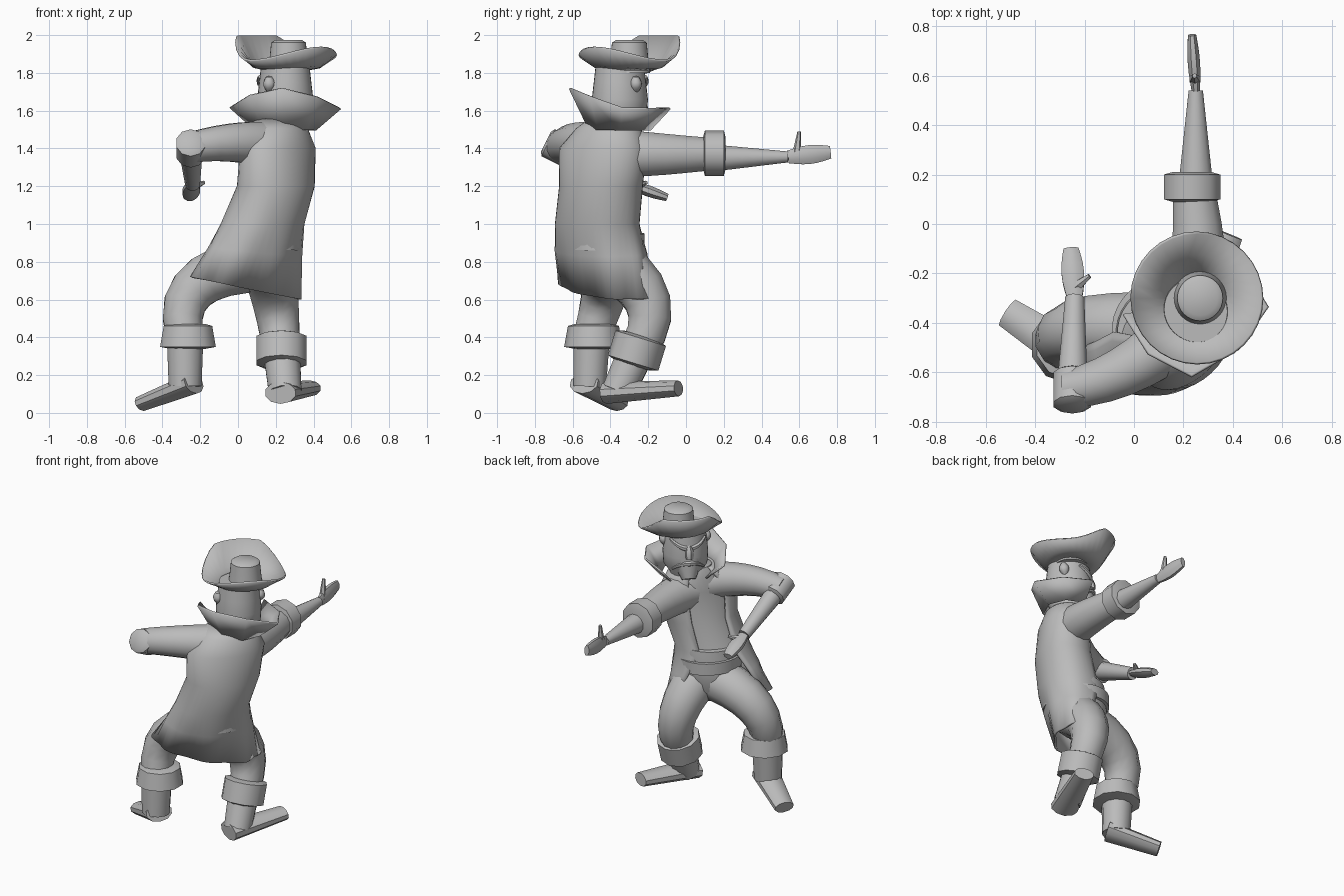
import bpy, bmesh, math
from mathutils import Vector

default_cube = bpy.data.objects.get("Cube")
if default_cube:
    bpy.data.objects.remove(default_cube, do_unlink=True)

grey = (0.5, 0.5, 0.5, 1)
material = bpy.data.materials.new("plain grey")
material.use_nodes = True
material.diffuse_color = grey
material.node_tree.nodes["Principled BSDF"].inputs["Base Color"].default_value = grey

side_axis, depth_axis, up_axis = Vector((1, 0, 0)), Vector((0, 1, 0)), Vector((0, 0, 1))


def point(x, y, z):
    return Vector((x, y, z))


def skin(name, rings, closed=True, caps=True, thickness=0, crease=45):
    """Bridge equal-length rings into one surface."""
    bm = bmesh.new()
    rows = [[bm.verts.new(corner) for corner in ring] for ring in rings]
    count = len(rows[0])
    for low, high in zip(rows, rows[1:]):
        for i in range(count if closed else count - 1):
            following = (i + 1) % count
            bm.faces.new((low[i], low[following], high[following], high[i]))
    if caps:
        bm.faces.new(rows[0])
        bm.faces.new(rows[-1])
    bmesh.ops.recalc_face_normals(bm, faces=bm.faces)
    mesh = bpy.data.meshes.new(name)
    bm.to_mesh(mesh)
    bm.free()
    part = bpy.data.objects.new(name, mesh)
    bpy.context.collection.objects.link(part)
    mesh.materials.append(material)
    if thickness:
        modifier = part.modifiers.new("thickness", "SOLIDIFY")
        modifier.thickness = thickness
        modifier.offset = 0
    bpy.ops.object.select_all(action="DESELECT")
    part.select_set(True)
    bpy.context.view_layer.objects.active = part
    bpy.ops.object.shade_smooth_by_angle(angle=math.radians(crease))


def oval(centre, width, depth, yaw, gap=0, count=32, slope=0, ripple=0):
    """Level oval turned from +y towards -x; gap opens its front."""
    yaw, gap = math.radians(yaw), math.radians(gap)
    side = side_axis * math.cos(yaw) + depth_axis * math.sin(yaw)
    front = depth_axis * math.cos(yaw) - side_axis * math.sin(yaw)
    ring = []
    for i in range(count):
        angle = gap + 2 * (math.pi - gap) * i / (count - 1 if gap else count)
        wave = 1 + ripple * math.cos(8 * angle)
        offset = (side * width * math.sin(angle) + front * depth * math.cos(angle)) * wave
        ring.append(centre + offset + up_axis * slope * offset.x)
    return ring


def section(centre, along, reference, wide, tall, count):
    """Oval lying across a direction."""
    across = reference.cross(along).normalized()
    upward = along.normalized().cross(across)
    turns = [2 * math.pi * (i + 0.5) / count for i in range(count)]
    return [centre + across * wide * math.cos(t) + upward * tall * math.sin(t) for t in turns]


def reference_for(along):
    return depth_axis if abs(along.normalized().z) > 0.6 else up_axis


def limb(name, start, end, thick, thin, bend=None, bulge=0, wide=1, tall=1, count=12, steps=6):
    """Tapered limb, curving through the bend when there is one."""
    middle = bend or (start + end) / 2
    handle = middle * 2 - (start + end) / 2
    reference = reference_for(end - start)
    rings = []
    for i in range(steps + 1):
        t = i / steps
        centre = start.lerp(handle, t).lerp(handle.lerp(end, t), t)
        along = (handle - start).lerp(end - handle, t)
        radius = thick + (thin - thick) * t + bulge * math.sin(math.pi * t)
        rings.append(section(centre, along, reference, radius * wide, radius * tall, count))
    skin(name, rings)


def cuff(name, centre, along, radius, flare=1):
    """Thick turned-back band; along spans its length."""
    rings = []
    for place, size in ((-0.6, 0.7), (-0.5, 1), (0.5, flare), (0.6, 0.7)):
        rings.append(section(centre + along * place, along, reference_for(along),
                             radius * size, radius * size, count=10))
    skin(name, rings)


def boot(name, ankle, heel, toe):
    limb(name + "_shaft", ankle, heel, 0.1, 0.09)
    limb(name + "_foot", heel + (heel - toe) / 5, toe, 0.09, 0.065, tall=0.65, count=10)


def hand(name, wrist, tip, thumb, wide, tall):
    limb(name, wrist, tip, 0.03, 0.03, bulge=0.015, wide=wide, tall=tall, count=8)
    limb(name + "_thumb", wrist.lerp(tip, 0.2), thumb, 0.025, 0.01, count=6)


# Coat and the waistcoat inside it, twisting upwards from the hips
body = [(point(0.04, -0.41, 0.66), 0.33, 0.2), (point(0.09, -0.45, 0.85), 0.27, 0.2),
        (point(0.13, -0.47, 1), 0.23, 0.2), (point(0.2, -0.45, 1.2), 0.23, 0.18),
        (point(0.21, -0.44, 1.4), 0.25, 0.16), (point(0.21, -0.41, 1.5), 0.18, 0.14),
        (point(0.2, -0.4, 1.56), 0.1, 0.1)]
coat, waistcoat = [], []
for centre, width, depth in body:
    yaw = min(55, 35 + 35 * (centre.z - 0.65))
    loose = max(0, 3 * (1 - centre.z))
    coat.append(oval(centre, width, depth, yaw, gap=30 + 35 * loose,
                     slope=-0.2 * loose, ripple=0.04 * loose))
    if not loose:
        waistcoat.append(oval(centre, width * 0.92, depth * 0.92, yaw))
skin("coat", coat, closed=False, caps=False, thickness=0.015)
skin("waistcoat", waistcoat)

# Belt and hips
waist = point(0.12, -0.43, 0.9)
skin("belt", [oval(waist + up_axis * rise, 0.21, 0.21, 30, slope=-0.05) for rise in (-0.03, 0.05)])
skin("hips", [oval(point(0.08, -0.4, 0.66), 0.1, 0.08, 20),
              oval(point(0.08, -0.41, 0.75), 0.2, 0.15, 20), oval(waist, 0.2, 0.19, 30),
              oval(waist + up_axis / 8, 0.19, 0.18, 30)])

# Turned-up collar with four points, tallest at the back
head_centre = point(0.25, -0.35, 1.6)
collar_base = oval(head_centre - up_axis / 10, 0.16, 0.16, 45, gap=45, count=7)
collar_rim = oval(head_centre + up_axis / 80, 0.28, 0.25, 45, gap=45, count=7)
for corner in collar_rim:
    corner.z += 0.4 * max(0, head_centre.y - corner.y)
    corner.x += 0.1 * (corner.x - head_centre.x)
for corner in collar_rim[1::2]:
    corner -= (corner - head_centre) * 0.12
skin("collar", [collar_base, collar_rim], closed=False, caps=False, thickness=0.012)

# Head, facing diagonally
profile = ((1.46, 0.1), (1.52, 0.1), (1.58, 0.14), (1.66, 0.145), (1.75, 0.135), (1.84, 0.125))
skin("head", [oval(point(head_centre.x, head_centre.y, height), radius, radius * 1.05, 45)
              for height, radius in profile])


def on_face(side, forward, height):
    """Point measured sideways, forwards and up from the head centre."""
    diagonal = math.sqrt(0.5)
    return head_centre + point(side - forward, side + forward, 0) * diagonal + up_axis * height


limb("nose", on_face(0, 0.13, 0.15), on_face(0, 0.15, 0.06), 0.012, 0.025, bulge=0.01, count=6)
limb("jaw", on_face(0, 0.07, 0.02), on_face(0, 0.13, -0.09), 0.1, 0.045)
for sign, word in ((1, "right"), (-1, "left")):
    limb(word + "_brow", on_face(sign * 0.02, 0.14, 0.13), on_face(sign * 0.11, 0.08, 0.18),
         0.018, 0.01, bend=on_face(sign * 0.07, 0.125, 0.15), count=6)
    limb(word + "_moustache", on_face(0, 0.155, 0.03), on_face(sign * 0.1, 0.1, -0.02),
         0.02, 0.008, bend=on_face(sign * 0.05, 0.14, 0.02), count=6)
    limb(word + "_ear", on_face(sign * 0.13, -0.01, 0.1), on_face(sign * 0.14, -0.02, 0.18),
         0.012, 0.015, bulge=0.02, count=8)

# Hat: brim swept up at front and back, and a round crown
hat = point(0.255, -0.3, 1.82)
brim = [oval(hat, radius, radius, 45) for radius in (0.09, 0.18, 0.265)]
for share, ring in zip((-0.1, 0.15, 1), brim):
    for i, corner in enumerate(ring):
        forward = math.cos(2 * math.pi * i / len(ring))
        sweep = 0.13 * min(1, 1.5 * forward ** 2) if forward > 0 else 0.07 * forward ** 2
        corner.z += share * (0.045 + sweep)
skin("hat_brim", brim, caps=False, thickness=0.012)
crown = ((-0.02, 0.11), (0.06, 0.1), (0.14, 0.092), (0.155, 0.07))
skin("hat_crown", [oval(hat + up_axis * rise + side_axis / 80, radius, radius, 45)
                   for rise, radius in crown])

# Outstretched arm
wrist = point(0.25, 0.54, 1.355)
limb("pointing_sleeve", point(0.22, -0.4, 1.38), point(0.245, 0.12, 1.37), 0.13, 0.09,
     bend=point(0.26, -0.2, 1.37), bulge=0.01)
cuff("pointing_cuff", point(0.235, 0.15, 1.375), depth_axis / 10, 0.12)
limb("pointing_forearm", point(0.25, 0.18, 1.35), wrist, 0.07, 0.03)
hand("pointing_hand", wrist, point(0.235, 0.765, 1.38), point(0.245, 0.6, 1.49), 0.6, 1.2)

# Bent arm with its hand at the hip
elbow, wrist = point(-0.25, -0.67, 1.4), point(-0.24, -0.3, 1.21)
limb("bent_sleeve", point(0.16, -0.46, 1.42), elbow - side_axis / 40, 0.125, 0.08,
     bend=point(-0.05, -0.6, 1.43))
cuff("bent_cuff", elbow, point(0, 0.12, -0.06), 0.08)
limb("bent_forearm", elbow, wrist, 0.065, 0.04)
hand("bent_hand", wrist, point(-0.255, -0.1, 1.14), point(-0.18, -0.21, 1.22), 1.1, 0.7)

# Leg stepping out to the side
ankle = point(-0.28, -0.5, 0.4)
limb("side_leg", point(0.04, -0.42, 0.78), ankle, 0.15, 0.1, bend=point(-0.24, -0.43, 0.65))
cuff("side_boot_cuff", point(-0.265, -0.49, 0.405), up_axis / -9, 0.135, flare=1.15)
boot("side_boot", ankle, point(-0.28, -0.51, 0.14), point(-0.51, -0.36, 0.05))

# Leg with its knee pushed forwards
ankle = point(0.23, -0.26, 0.33)
limb("front_leg", point(0.16, -0.4, 0.8), ankle, 0.15, 0.1, bend=point(0.2, -0.2, 0.58))
cuff("front_boot_cuff", ankle, point(0, -0.04, -0.13), 0.14)
boot("front_boot", ankle, point(0.25, -0.36, 0.11), point(0.38, -0.04, 0.13))
